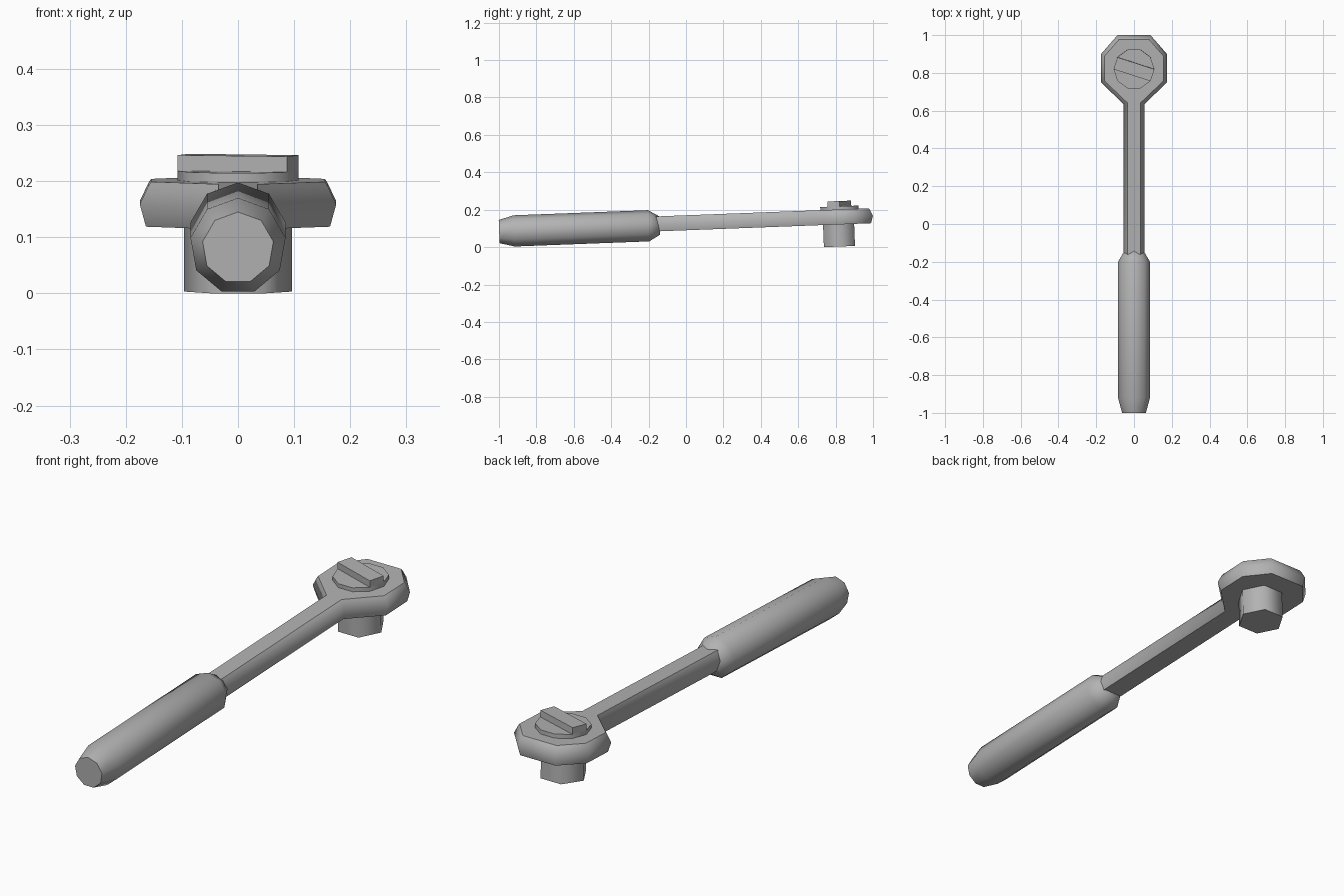
import bpy, bmesh, math
from mathutils import Vector, Matrix

if "Cube" in bpy.data.objects:
    bpy.data.objects.remove(bpy.data.objects["Cube"], do_unlink=True)

steel = bpy.data.materials.new("grey_steel")
steel.use_nodes = True
GREY = (0.45, 0.45, 0.45, 1)
steel.diffuse_color = GREY
steel.node_tree.nodes["Principled BSDF"].inputs["Base Color"].default_value = GREY

# The whole tool leans slightly, rising towards the head
TILT = Matrix.Translation((0, 0, 0.13)) @ Matrix.Rotation(0.038, 4, 'X')
HUB_Y = 0.823


def loft(name, rings, smooth=None):
    """Join equal-length rings of points with quads and cap both ends."""
    bm = bmesh.new()
    loops = [[bm.verts.new(p) for p in ring] for ring in rings]
    n = len(loops[0])
    for a, b in zip(loops, loops[1:]):
        for i in range(n):
            j = (i + 1) % n
            bm.faces.new((a[i], a[j], b[j], b[i]))
    bm.faces.new(loops[0])
    bm.faces.new(loops[-1])
    bmesh.ops.recalc_face_normals(bm, faces=bm.faces[:])
    mesh = bpy.data.meshes.new(name)
    bm.to_mesh(mesh)
    bm.free()
    mesh.materials.append(steel)
    obj = bpy.data.objects.new(name, mesh)
    bpy.context.collection.objects.link(obj)
    obj.matrix_world = TILT
    if smooth:
        bpy.ops.object.select_all(action='DESELECT')
        obj.select_set(True)
        bpy.context.view_layer.objects.active = obj
        bpy.ops.object.shade_smooth_by_angle(angle=math.radians(smooth))
    return obj


def polygon(sides, radius, start=0.0):
    return [(radius * math.cos(start + math.tau * i / sides),
             radius * math.sin(start + math.tau * i / sides)) for i in range(sides)]


def inset(points, d):
    """Mitred inset of a counter-clockwise outline."""
    pts = [Vector(p) for p in points]
    result = []
    for i, p in enumerate(pts):
        u = (p - pts[i - 1]).normalized()
        v = (pts[(i + 1) % len(pts)] - p).normalized()
        nu, nv = Vector((-u.y, u.x)), Vector((-v.y, v.x))
        result.append(p + (nu + nv) * d / (1 + nu.dot(nv)))
    return result


def upright(points, y, z):
    return [(p[0], p[1] + y, z) for p in points]


# Shank and ratchet head share one bevelled outline
half = [(0.055, -0.18), (0.055, 0.635), (0.175, 0.75), (0.175, 0.9), (0.088, 1.0)]
outline = half + [(-x, y) for x, y in reversed(half)]
levels = [(-0.04, 0.011), (0.0, 0.0), (0.032, 0.015), (0.04, 0.02)]
loft("shank_and_head", [upright(inset(outline, d), 0, z) for z, d in levels], 50)

# Nine-sided grip with a tapered tip and collar
profile = [(-1.0, 0.064), (-0.92, 0.086), (-0.2, 0.086), (-0.14, 0.05)]
loft("grip", [[(x, y, z - 0.011) for x, z in polygon(9, r, math.pi / 2)]
              for y, r in profile], 75)

# Hexagonal drive below the head
drive = polygon(6, 0.096)
loft("drive", [upright(drive, HUB_Y - 0.008, z) for z in (-0.158, 0.0)], 65)

# Direction dial on top, with a raised key spanning opposite dial sides
dial = polygon(10, 0.108)
loft("dial", [upright(dial, HUB_Y, z) for z in (0.03, 0.057)], 40)
key = [dial[i] for i in (0, 4, 5, 9)]
loft("dial_key", [upright(key, HUB_Y, z) for z in (0.05, 0.085)])
